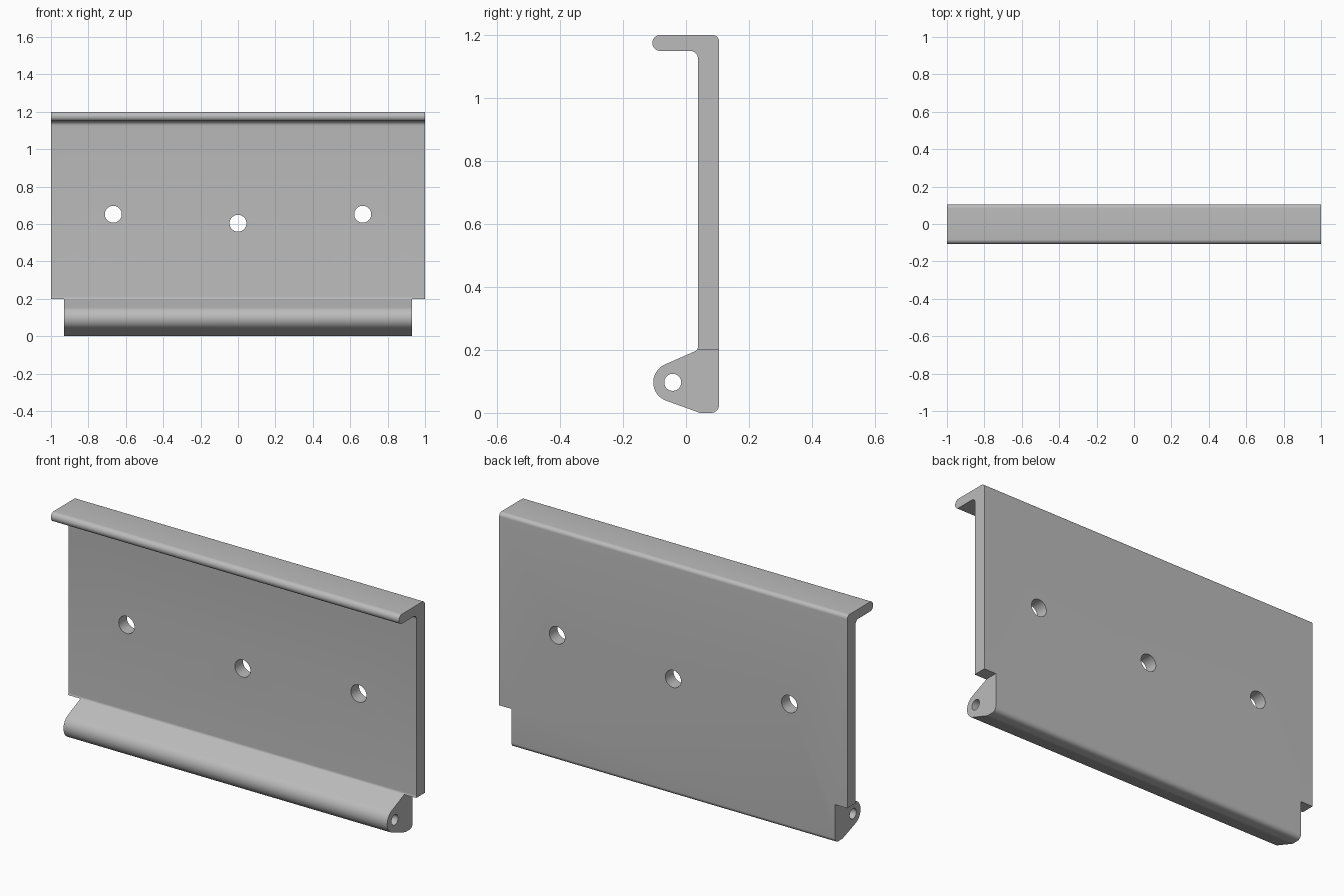
import bpy, bmesh, math
from mathutils import Vector, Matrix

if "Cube" in bpy.data.objects:
    bpy.data.objects.remove(bpy.data.objects["Cube"])

grey = bpy.data.materials.new("Light grey")
grey.use_nodes = True
grey.diffuse_color = (0.5, 0.5, 0.5, 1)
grey.node_tree.nodes["Principled BSDF"].inputs["Base Color"].default_value = (0.5, 0.5, 0.5, 1)


def rounded(corners, steps=8):
    """Turn (y, z, radius) corners into an outline with filleted corners."""
    out = []
    for i, (y, z, r) in enumerate(corners):
        p = Vector((y, z))
        if r == 0:
            out.append(p)
            continue
        a = (Vector(corners[i - 1][:2]) - p).normalized()
        b = (Vector(corners[(i + 1) % len(corners)][:2]) - p).normalized()
        half = a.angle(b) / 2
        centre = p + (a + b).normalized() * (r / math.sin(half))
        start = p + a * (r / math.tan(half)) - centre
        end = p + b * (r / math.tan(half)) - centre
        sweep = start.angle_signed(end)
        for k in range(steps + 1):
            out.append(centre + Matrix.Rotation(-sweep * k / steps, 2) @ start)
    return out


def finish(name, bm):
    bmesh.ops.recalc_face_normals(bm, faces=bm.faces)
    mesh = bpy.data.meshes.new(name)
    bm.to_mesh(mesh)
    bm.free()
    mesh.materials.append(grey)
    obj = bpy.data.objects.new(name, mesh)
    bpy.context.collection.objects.link(obj)
    return obj


def cylinder(name, centre, radius, length, axis):
    bm = bmesh.new()
    turn = Matrix.Rotation(math.pi / 2, 4, "Y" if axis == "X" else "X")
    bmesh.ops.create_cone(bm, cap_ends=True, segments=40, radius1=radius, radius2=radius,
                          depth=length, matrix=Matrix.Translation(centre) @ turn)
    return finish(name, bm)


def box(name, centre, size):
    bm = bmesh.new()
    bmesh.ops.create_cube(bm, size=1, matrix=Matrix.Translation(centre) @ Matrix.Diagonal((*size, 1)))
    return finish(name, bm)


# Plate, top lip and hinge barrel as one extruded section
pin_y, pin_z, nose_r = -0.042, 0.097, 0.062
nose = []
for k in range(17):
    t = math.radians(115 + 137 * k / 16)
    nose.append((pin_y + nose_r * math.cos(t), pin_z + nose_r * math.sin(t), 0))
section = rounded([
    (0.105, 0, 0.025), (0.105, 1.2, 0.02),
    (-0.107, 1.2, 0.0245), (-0.107, 1.15, 0.0245),
    (0.038, 1.15, 0.025), (0.038, 0.2, 0.015),
    *nose, (0.044, 0, 0.02)])
bm = bmesh.new()
face = bm.faces.new([bm.verts.new((-1, p.x, p.y)) for p in section])
new = bmesh.ops.extrude_face_region(bm, geom=[face])["geom"]
bmesh.ops.translate(bm, vec=(2, 0, 0), verts=[v for v in new if isinstance(v, bmesh.types.BMVert)])
plate = finish("hinged_plate", bm)

# Screw holes, pin bore and the notches beside the hinge
cutters = [cylinder("pin_bore", (0, pin_y, pin_z), 0.027, 2.4, "X")]
for x, z in ((-0.667, 0.652), (0, 0.604), (0.667, 0.652)):
    cutters.append(cylinder("screw_hole", (x, 0.07, z), 0.045, 0.4, "Y"))
for side in (-1, 1):
    cutters.append(box("end_notch", (side * 1.03, 0, 0.05), (0.2, 0.6, 0.3)))

bpy.ops.object.select_all(action="DESELECT")
bpy.context.view_layer.objects.active = plate
plate.select_set(True)
for cutter in cutters:
    cutter.hide_render = True
    cut = plate.modifiers.new(cutter.name, "BOOLEAN")
    cut.operation = "DIFFERENCE"
    cut.solver = "EXACT"
    cut.object = cutter
    bpy.ops.object.modifier_apply(modifier=cut.name)
    bpy.data.objects.remove(cutter)

bpy.ops.object.shade_smooth_by_angle(angle=math.radians(25))
